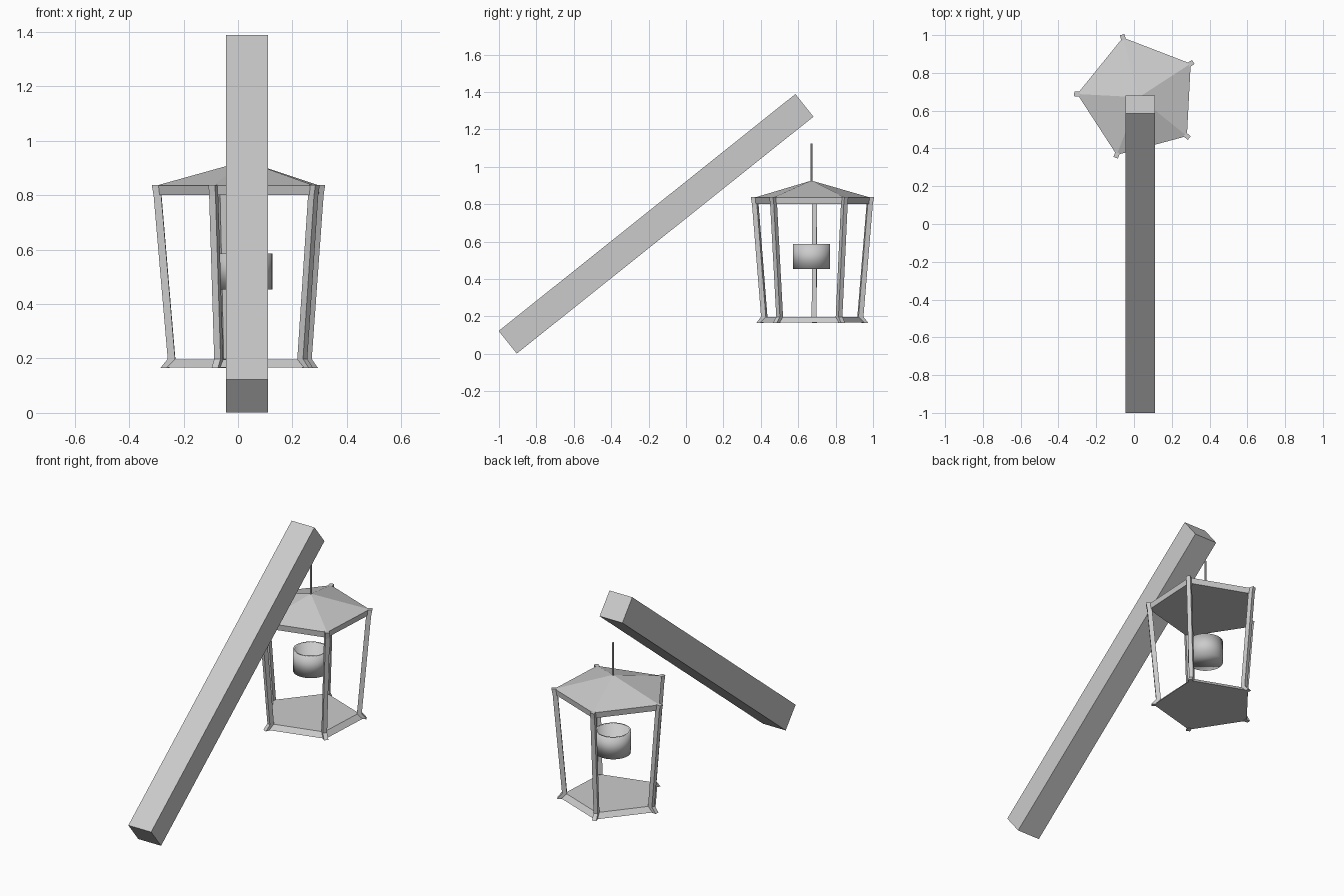
import bpy, bmesh
from math import radians, cos, sin, pi
from mathutils import Vector

if "Cube" in bpy.data.objects:
    bpy.data.objects.remove(bpy.data.objects["Cube"])

CX, CY = 0.026, 0.671          # lantern axis
ANGLES = [radians(33 + 72 * k) for k in range(5)]


def make(name, verts, faces):
    me = bpy.data.meshes.new(name)
    bm = bmesh.new()
    vs = [bm.verts.new(v) for v in verts]
    for f in faces:
        bm.faces.new([vs[i] for i in f])
    bmesh.ops.recalc_face_normals(bm, faces=bm.faces)
    bm.to_mesh(me)
    bm.free()
    ob = bpy.data.objects.new(name, me)
    bpy.context.collection.objects.link(ob)
    return ob


def lathe(name, profile, angles):
    """Closed solid from (radius, z) rings; radius 0 makes a point."""
    n, verts, rings, faces = len(angles), [], [], []
    for r, z in profile:
        start = len(verts)
        pts = angles if r > 0 else [0]
        verts += [(CX + r * cos(a), CY + r * sin(a), z) for a in pts]
        rings.append(list(range(start, len(verts))))
    for lo, hi in zip(rings, rings[1:]):
        for i in range(n):
            j = (i + 1) % n
            if len(hi) == 1:
                faces.append((lo[i], lo[j], hi[0]))
            else:
                faces.append((lo[i], lo[j], hi[j], hi[i]))
    for ring in (rings[0], rings[-1]):
        if len(ring) > 1:
            faces.append(ring)
    return make(name, verts, faces)


# leaning square beam
bpy.ops.mesh.primitive_cube_add(size=1, location=(0.033, -0.16, 0.695),
                                rotation=(radians(38.6), 0, 0))
beam = bpy.context.object
beam.name = "leaning_beam"
beam.scale = (0.155, 2.03, 0.155)

# five sided roof with skirt, and flared floor
lathe("lantern_roof", [(0.323, 0.80), (0.327, 0.835), (0, 0.926)], ANGLES)
lathe("lantern_floor", [(0.297, 0.167), (0.267, 0.196)], ANGLES)

# corner posts with splayed feet: (inner radius, outer radius, z)
sections = [(0.28, 0.311, 0.165), (0.257, 0.284, 0.198),
            (0.308, 0.336, 0.80), (0.312, 0.343, 0.838)]
for k, a in enumerate(ANGLES):
    out, side = Vector((cos(a), sin(a), 0)), Vector((-sin(a), cos(a), 0))
    verts = []
    for ri, ro, z in sections:
        for r, s in ((ri, -1), (ro, -1), (ro, 1), (ri, 1)):
            verts.append(Vector((CX, CY, z)) + out * r + side * s * 0.0125)
    faces = [(0, 1, 2, 3), (12, 13, 14, 15)]
    for b in (0, 4, 8):
        faces += [(b + i, b + (i + 1) % 4, b + 4 + (i + 1) % 4, b + 4 + i)
                  for i in range(4)]
    make(f"corner_post_{k + 1}", verts, faces)

# hanging rod
lathe("hanging_rod", [(0.005, 0.915), (0.005, 1.125)],
      [2 * pi * i / 8 for i in range(8)])

# open cup inside the lantern
cup = lathe("candle_cup", [(0.1, 0.453), (0.1, 0.586), (0.089, 0.586), (0.089, 0.465)],
            [2 * pi * i / 32 for i in range(32)])
bpy.ops.object.select_all(action='DESELECT')
cup.select_set(True)
bpy.context.view_layer.objects.active = cup
bpy.ops.object.shade_smooth()
